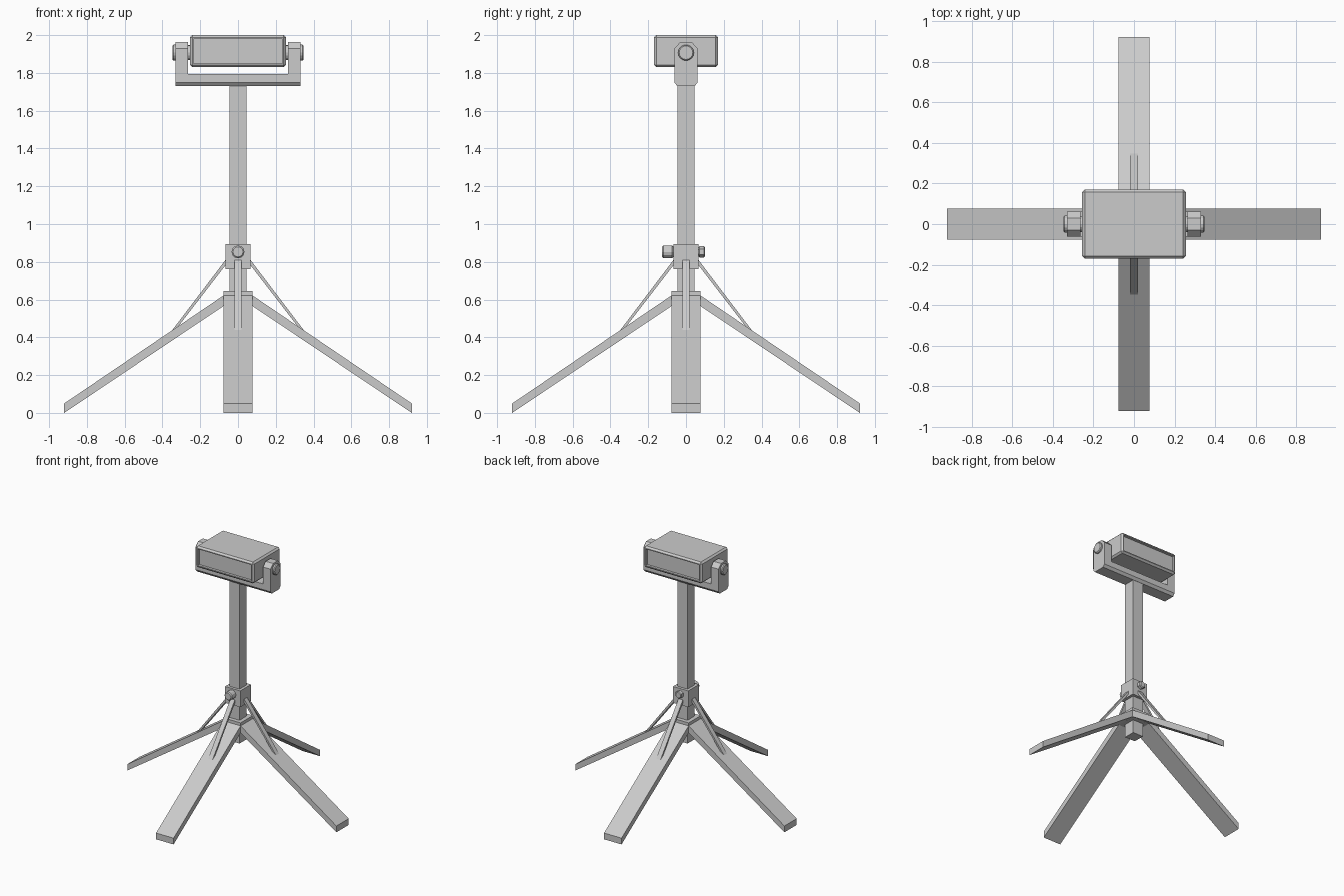
import bpy, bmesh, math
from mathutils import Matrix, Vector

if "Cube" in bpy.data.objects:
    bpy.data.objects.remove(bpy.data.objects["Cube"])


def finish(bm, name):
    bmesh.ops.recalc_face_normals(bm, faces=bm.faces)
    me = bpy.data.meshes.new(name)
    bm.to_mesh(me)
    bm.free()
    ob = bpy.data.objects.new(name, me)
    bpy.context.collection.objects.link(ob)
    return ob


def make_box(bm, half_x, half_y, z0, z1):
    m = Matrix.Translation((0, 0, (z0 + z1) / 2)) @ Matrix.Diagonal((2 * half_x, 2 * half_y, z1 - z0, 1))
    return bmesh.ops.create_cube(bm, size=1, matrix=m)


def box(name, half_x, half_y, z0, z1):
    bm = bmesh.new()
    make_box(bm, half_x, half_y, z0, z1)
    return finish(bm, name)


def extruded(name, points, vec, angle=0):
    """Close a 3D outline, extrude it along vec, then turn it about z."""
    bm = bmesh.new()
    f = bm.faces.new([bm.verts.new(p) for p in points])
    r = bmesh.ops.extrude_face_region(bm, geom=[f], use_keep_orig=True)
    bmesh.ops.translate(bm, vec=vec, verts=[v for v in r["geom"] if isinstance(v, bmesh.types.BMVert)])
    bmesh.ops.rotate(bm, verts=bm.verts, cent=(0, 0, 0), matrix=Matrix.Rotation(angle, 3, 'Z'))
    return finish(bm, name)


def rod(name, axis, start, end, radius, z, sides, bevel=0):
    """Cylinder lying along x or y."""
    bm = bmesh.new()
    bmesh.ops.create_cone(bm, cap_ends=True, segments=sides, radius1=radius, radius2=radius, depth=abs(end - start))
    if bevel:
        rims = [e for e in bm.edges if abs(e.verts[0].co.z - e.verts[1].co.z) < 1e-5]
        bmesh.ops.bevel(bm, geom=rims, offset=bevel, segments=1, affect='EDGES')
    turn = Matrix.Rotation(math.pi / 2, 4, 'Y' if axis == 'x' else 'X')
    c = (start + end) / 2
    pos = Vector((c, 0, z)) if axis == 'x' else Vector((0, c, z))
    bm.transform(Matrix.Translation(pos) @ turn)
    return finish(bm, name)


# Centre pole, leg hub and sliding collar
box("pole", 0.045, 0.045, 0.46, 1.75)
box("leg_hub", 0.077, 0.077, 0.565, 0.645)
box("collar", 0.067, 0.067, 0.763, 0.893)

# Four legs with their braces
for i in range(4):
    a = i * math.pi / 2
    leg = [(0.07, 0.57), (0.07, 0.626), (0.92, 0.05), (0.92, 0)]
    extruded(f"leg_{i + 1}", [(x, -0.077, z) for x, z in leg], (0, 0.154, 0), a)
    brace = [(0.06, 0.79), (0.06, 0.818), (0.348, 0.438), (0.322, 0.45)]
    extruded(f"brace_{i + 1}", [(x, -0.019, z) for x, z in brace], (0, 0.038, 0), a)

# Collar clamp bolt
rod("clamp_bolt", 'y', -0.08, 0.08, 0.02, 0.853, 12)
rod("clamp_knob", 'y', -0.127, -0.067, 0.034, 0.853, 12, 0.007)
rod("clamp_nut", 'y', 0.065, 0.1, 0.03, 0.853, 6, 0.006)

# U-shaped yoke: chamfered base and two arms
w = 0.062
base = [(-w, 1.795), (w, 1.795), (w, 1.75), (w - 0.016, 1.73), (-w + 0.016, 1.73), (-w, 1.75)]
extruded("yoke_base", [(-0.33, y, z) for y, z in base], (0.66, 0, 0))
arm = [(-w, 1.795), (w, 1.795), (w, 1.93), (0.03, 1.963), (-0.03, 1.963), (-w, 1.93)]
for side, x in (("left", -0.33), ("right", 0.264)):
    extruded(f"yoke_arm_{side}", [(x, y, z) for y, z in arm], (0.066, 0, 0))
    s = -1 if side == "left" else 1
    rod(f"tilt_knob_{side}", 'x', s * 0.325, s * 0.348, 0.042, 1.907, 16, 0.006)
    rod(f"tilt_spacer_{side}", 'x', s * 0.245, s * 0.27, 0.04, 1.907, 16)

# Lamp head: bevelled case with a recessed panel front and back
bm = bmesh.new()
make_box(bm, 0.255, 0.17, 1.83, 2.0)
bmesh.ops.bevel(bm, geom=list(bm.edges), offset=0.013, segments=1, affect='EDGES')
bm.normal_update()
faces = [f for f in bm.faces if abs(f.normal.y) > 0.99]
for f in faces:
    bmesh.ops.inset_region(bm, faces=[f], thickness=0.01)
    n = f.normal.copy()
    r = bmesh.ops.extrude_face_region(bm, geom=[f])
    bmesh.ops.translate(bm, vec=-n * 0.02, verts=[v for v in r["geom"] if isinstance(v, bmesh.types.BMVert)])
    if f.is_valid:
        bm.faces.remove(f)
finish(bm, "lamp_head")
